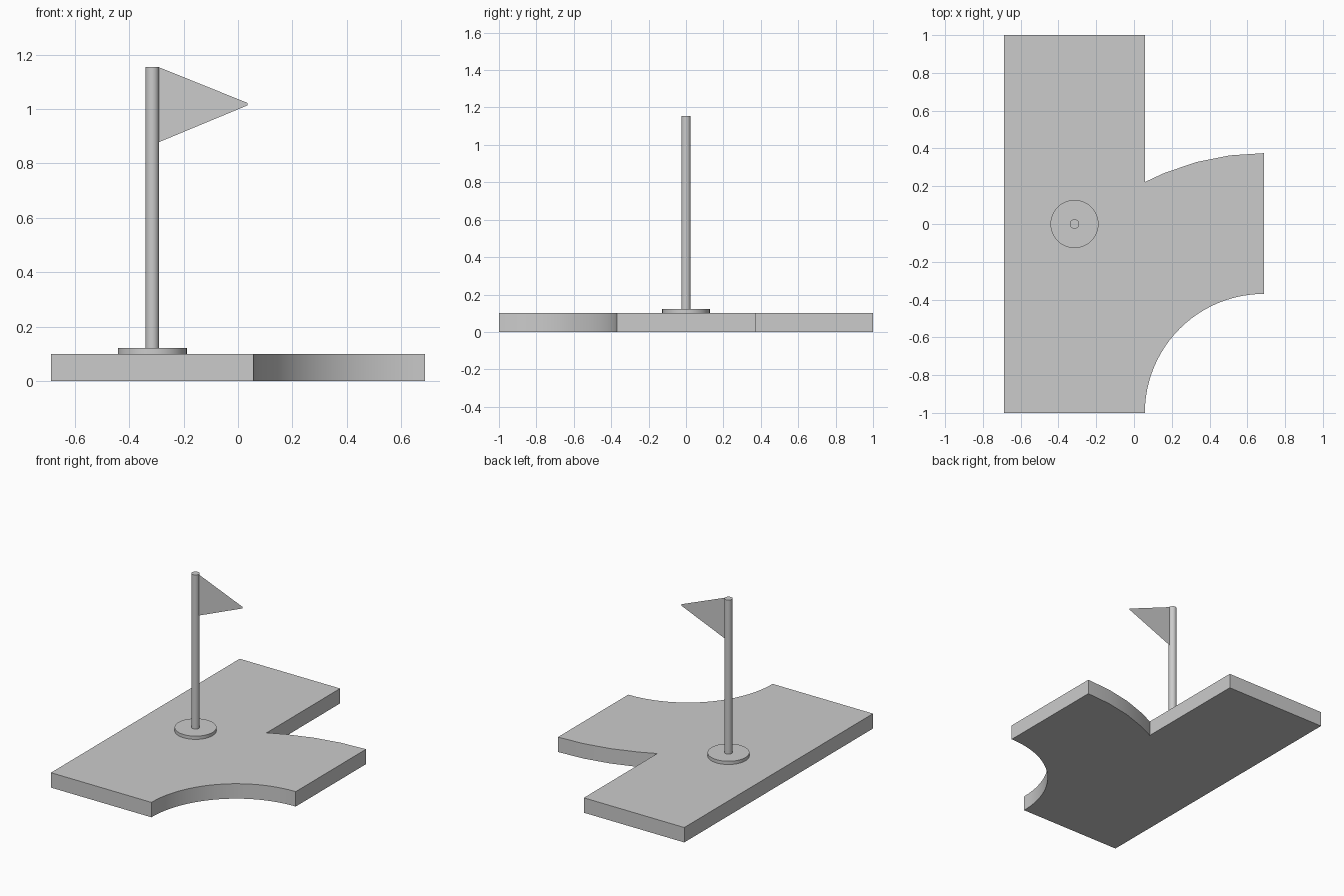
import bpy, bmesh
from math import sin, cos, asin, radians

if "Cube" in bpy.data.objects:
    bpy.data.objects.remove(bpy.data.objects["Cube"])

W, X0, X1, H = 0.745, -0.6875, 0.6875, 0.10
XE = X0 + W                      # right edge of the straight section
R_IN, R_OUT = X1 - XE, X1 - X0   # branch radii, centred on (X1, -1)
POLE_X = (X0 + XE) / 2


def make(name, bm, smooth=True):
    mesh = bpy.data.meshes.new(name)
    bm.to_mesh(mesh)
    bm.free()
    ob = bpy.data.objects.new(name, mesh)
    bpy.context.collection.objects.link(ob)
    if smooth:
        bpy.ops.object.select_all(action='DESELECT')
        ob.select_set(True)
        bpy.context.view_layer.objects.active = ob
        bpy.ops.object.shade_smooth_by_angle(angle=radians(30))
    return ob


def arc(r, a0, a1, n):
    # angles measured from +y towards -x
    angs = [a0 + (a1 - a0) * i / n for i in range(n + 1)]
    return [(X1 - r * sin(a), -1 + r * cos(a)) for a in angs]


# track slab: straight section merged with a curved branch
outline = [(X0, 1), (X0, -1)]
outline += arc(R_IN, radians(90), 0, 24)
step = radians(7.5)
outline += arc(R_OUT, 0, 3 * step, 3)
outline += arc(R_OUT, asin(R_IN / R_OUT), 0, 1)[:1]
outline += [(XE, 1)]
bm = bmesh.new()
face = bm.faces.new([bm.verts.new((x, y, 0)) for x, y in outline])
ext = bmesh.ops.extrude_face_region(bm, geom=[face])
top = [v for v in ext['geom'] if isinstance(v, bmesh.types.BMVert)]
bmesh.ops.translate(bm, verts=top, vec=(0, 0, H))
bmesh.ops.recalc_face_normals(bm, faces=bm.faces)
make("track_slab", bm)


# flag foot and pole
def cylinder(name, r, z0, z1, sides):
    bm = bmesh.new()
    bmesh.ops.create_cone(bm, cap_ends=True, segments=sides,
                          radius1=r, radius2=r, depth=z1 - z0)
    bmesh.ops.translate(bm, verts=bm.verts, vec=(POLE_X, 0, (z0 + z1) / 2))
    return make(name, bm)


cylinder("flag_foot", 0.127, H, 0.122, 48)
cylinder("flag_pole", 0.025, H, 1.155, 32)

# thin pennant with a blunt tip
bm = bmesh.new()
pennant = [(POLE_X + 0.02, 0.876), (0.035, 1.013), (0.035, 1.022), (POLE_X + 0.02, 1.155)]
bm.faces.new([bm.verts.new((x, 0, z)) for x, z in pennant])
make("pennant", bm, smooth=False)
